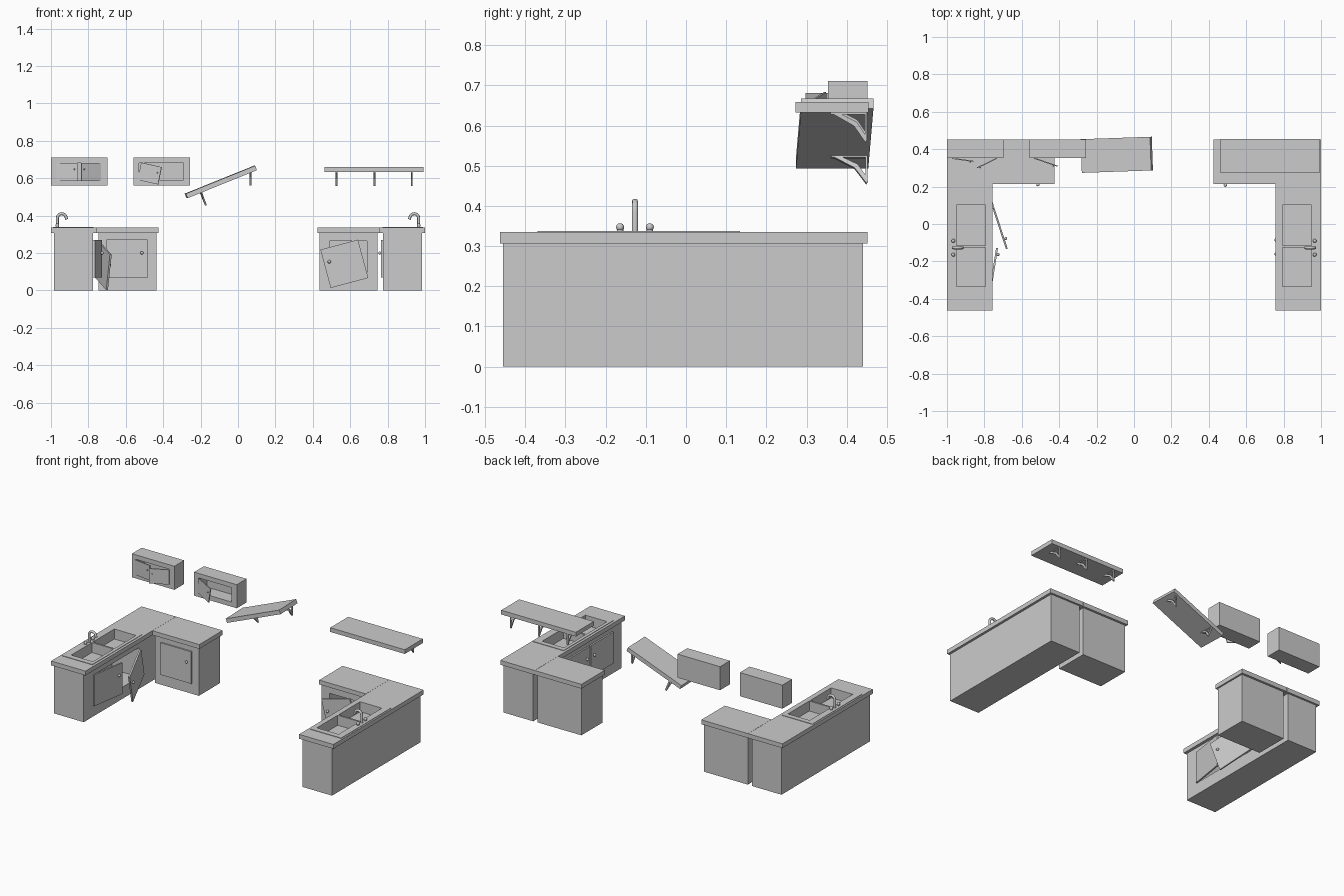
import bpy, bmesh
from math import radians, cos, sin, pi
from mathutils import Matrix

if "Cube" in bpy.data.objects:
    bpy.data.objects.remove(bpy.data.objects["Cube"])

I = Matrix.Identity(4)

def add_mesh(name, bm, mat=I):
    bmesh.ops.recalc_face_normals(bm, faces=bm.faces)
    me = bpy.data.meshes.new(name)
    bm.to_mesh(me)
    bm.free()
    ob = bpy.data.objects.new(name, me)
    ob.matrix_world = mat
    bpy.context.collection.objects.link(ob)
    return ob

def cube_into(bm, a, b):
    m = Matrix.Translation([(p + q) / 2 for p, q in zip(a, b)])
    m = m @ Matrix.Diagonal([abs(q - p) for p, q in zip(a, b)] + [1])
    bmesh.ops.create_cube(bm, size=1, matrix=m)

def box(name, a, b, mat=I):
    bm = bmesh.new()
    cube_into(bm, a, b)
    return add_mesh(name, bm, mat)

def carve(ob, a, b):
    """Cut a box-shaped hollow out of a part."""
    cutter = box("cutter", a, b)
    cutter.hide_render = True
    mod = ob.modifiers.new("carve", 'BOOLEAN')
    mod.operation, mod.solver, mod.object = 'DIFFERENCE', 'EXACT', cutter
    bpy.context.view_layer.objects.active = ob
    bpy.ops.object.modifier_apply(modifier=mod.name)
    bpy.data.objects.remove(cutter)

def smooth(ob):
    for p in ob.data.polygons:
        p.use_smooth = True

def door(name, hinge, w, h, turn, roll=0, t=0.01):
    """Panel with knob; origin on the hinge edge, negative w = hinged on the right."""
    mat = (Matrix.Translation(hinge) @ Matrix.Rotation(radians(turn), 4, 'Z')
           @ Matrix.Rotation(radians(roll), 4, 'Y'))
    box(name, (0, -t, -h / 2), (w, 0, h / 2), mat)
    bm = bmesh.new()
    r = 0.042 * h
    bmesh.ops.create_uvsphere(bm, u_segments=12, v_segments=8, radius=r,
                              matrix=Matrix.Translation((w * 0.86, -t - r * 0.7, h * 0.15)))
    smooth(add_mesh(name + "_knob", bm, mat))

def bracket(name, mat):
    """Shelf bracket: top arm, wall arm and a bent strut; origin at the wall under the shelf."""
    w = 0.005
    bm = bmesh.new()
    cube_into(bm, (-w, -0.09, -0.004), (w, 0, 0))
    cube_into(bm, (-w, -0.005, -0.07), (w, 0, 0))
    pts = [(-0.09, 0), (-0.032, -0.033), (-0.003, -0.075), (0, -0.06), (-0.025, -0.023), (-0.07, 0)]
    face = bm.faces.new([bm.verts.new((-w, y, z)) for y, z in pts])
    ext = bmesh.ops.extrude_face_region(bm, geom=[face])
    bmesh.ops.translate(bm, vec=(2 * w, 0, 0),
                        verts=[g for g in ext["geom"] if isinstance(g, bmesh.types.BMVert)])
    add_mesh(name, bm, mat)

# Two mirrored L-shaped counters
for s, side in ((-1, "left"), (1, "right")):
    # sink run
    body = box(side + "_sink_cabinet", (s * 0.985, -0.455, 0), (s * 0.775, 0.44, 0.307))
    top = box(side + "_sink_countertop", (s, -0.463, 0.307), (s * 0.757, 0.452, 0.335))
    rim = box(side + "_sink_rim", (s * 0.99, -0.37, 0.333), (s * 0.773, 0.134, 0.338))
    for y0, y1 in ((-0.335, -0.125), (-0.114, 0.102)):
        for part in (body, top, rim):
            carve(part, (s * 0.948, y0, 0.274), (s * 0.794, y1, 0.4))
    carve(body, (s * 0.965, -0.35, 0.075), (s * 0.7, 0.105, 0.264))

    # return cabinet
    short = box(side + "_return_cabinet", (s * 0.745, 0.225, 0), (s * 0.435, 0.438, 0.307))
    carve(short, (s * 0.69, 0.1, 0.075), (s * 0.49, 0.42, 0.264))
    box(side + "_return_countertop", (s * 0.756, 0.215, 0.307), (s * 0.425, 0.452, 0.335))

    # faucet swept along a hooked path
    cu = bpy.data.curves.new(side + "_faucet", 'CURVE')
    cu.dimensions = '3D'
    cu.bevel_depth, cu.bevel_resolution, cu.use_fill_caps = 0.008, 2, True
    path = [(0.966, 0.335)]
    path += [(0.942 + 0.024 * cos(a * pi / 8), 0.386 + 0.024 * sin(a * pi / 8)) for a in range(9)]
    path += [(0.916, 0.38)]
    sp = cu.splines.new('POLY')
    sp.points.add(len(path) - 1)
    for p, (x, z) in zip(sp.points, path):
        p.co = (s * x, -0.127, z, 1)
    bpy.context.collection.objects.link(bpy.data.objects.new(side + "_faucet", cu))

    # tap handles
    for k, y in enumerate((-0.164, -0.09)):
        bm = bmesh.new()
        bmesh.ops.create_uvsphere(bm, u_segments=12, v_segments=8, radius=0.01,
                                  matrix=Matrix.Translation((s * 0.966, y, 0.347)))
        bmesh.ops.create_cone(bm, cap_ends=True, segments=12, radius1=0.009, radius2=0.007,
                              depth=0.012, matrix=Matrix.Translation((s * 0.966, y, 0.34)))
        smooth(add_mesh(f"{side}_tap_{k}", bm))

# Base cabinet doors
door("left_sink_door_near", (-0.774, -0.36, 0.17), 0.235, 0.2, 90 - 9)
door("left_sink_door_hanging", (-0.765, 0.112, 0.175), -0.24, 0.2, 90 + 18, -19)
door("right_sink_door_near", (0.774, -0.36, 0.17), -0.233, 0.2, -90)
door("right_sink_door_far", (0.774, 0.115, 0.17), 0.233, 0.2, -90)
door("left_return_door", (-0.703, 0.226, 0.17), 0.22, 0.205, 0)
door("right_return_door_hanging", (0.669, 0.224, 0.169), -0.208, 0.212, 0, -15)

# Wall cabinets
for name, x in (("wall_cabinet_a", -1.0), ("wall_cabinet_b", -0.558)):
    cab = box(name, (x, 0.353, 0.56), (x + 0.302, 0.452, 0.711))
    carve(cab, (x + 0.03, 0.3, 0.59), (x + 0.266, 0.44, 0.682))
door("wall_door_left", (-0.973, 0.354, 0.633), 0.117, 0.095, -8, t=0.006)
door("wall_door_right", (-0.735, 0.354, 0.633), -0.117, 0.095, 26, t=0.006)
door("wall_door_hanging", (-0.525, 0.352, 0.637), 0.117, 0.095, -19, 12, t=0.006)

# Level shelf
box("right_shelf", (0.463, 0.272, 0.632), (0.992, 0.454, 0.659))
for i, x in enumerate((0.527, 0.73, 0.929)):
    bracket(f"right_shelf_bracket_{i}", Matrix.Translation((x, 0.45, 0.632)))

# Fallen shelf with one bracket still on the wall
tilt = (Matrix.Translation((-0.092, 0.37, 0.58)) @ Matrix.Rotation(radians(2), 4, 'Z')
        @ Matrix.Rotation(radians(-22), 4, 'Y'))
box("fallen_shelf", (-0.2, -0.09, -0.013), (0.2, 0.09, 0.013), tilt)
bracket("fallen_shelf_bracket", tilt @ Matrix.Translation((-0.118, 0.085, -0.013)))
bracket("wall_bracket", Matrix.Translation((0.067, 0.452, 0.637)))
